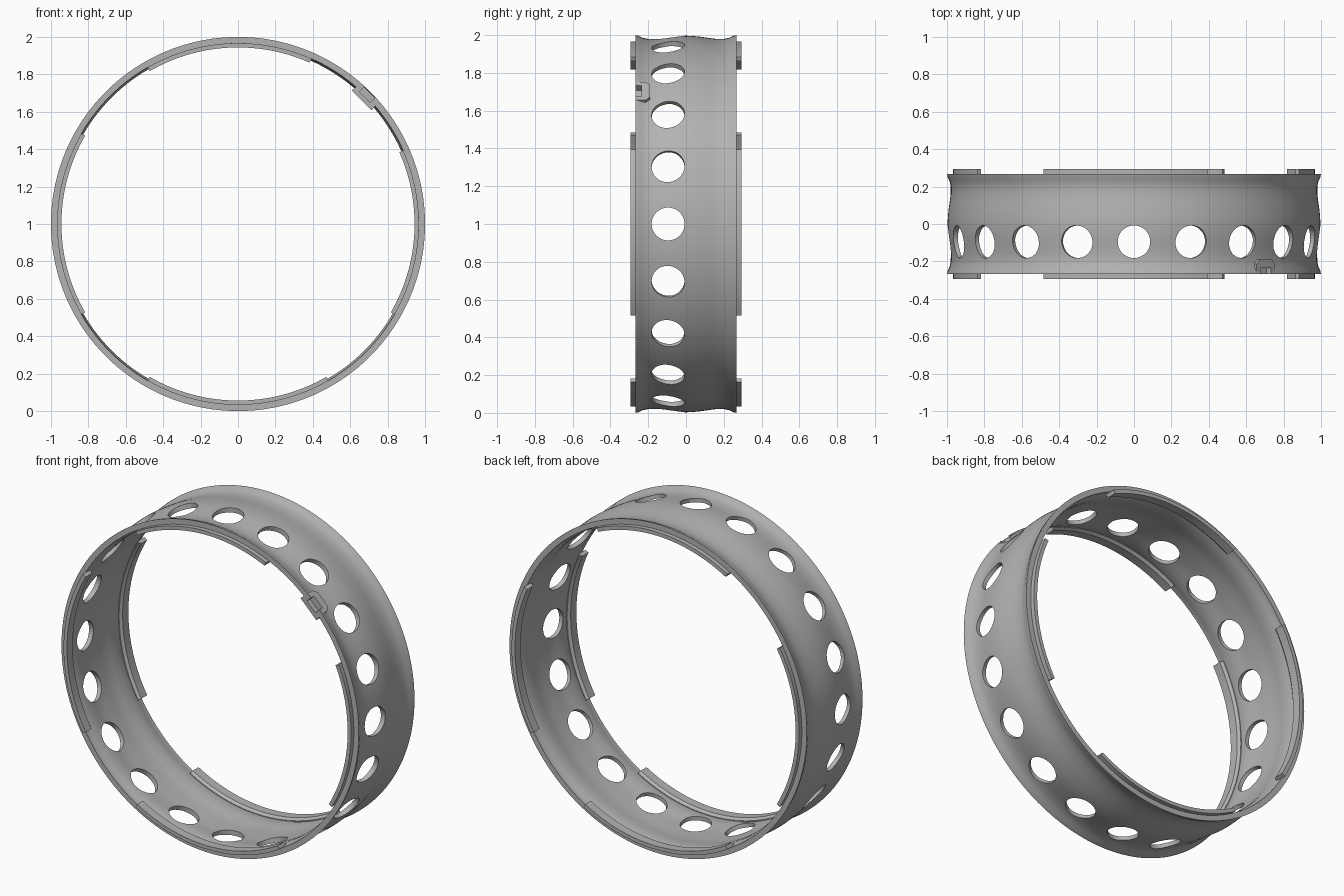
import bpy, bmesh, math
from mathutils import Matrix, Vector

cube = bpy.data.objects.get("Cube")
if cube:
    bpy.data.objects.remove(cube)

grey = bpy.data.materials.new("satin grey")
grey.use_nodes = True
grey.diffuse_color = (0.45, 0.45, 0.45, 1)
grey.node_tree.nodes["Principled BSDF"].inputs["Base Color"].default_value = (0.45, 0.45, 0.45, 1)


def add_object(name, bm, helper=False):
    bmesh.ops.recalc_face_normals(bm, faces=bm.faces)
    mesh = bpy.data.meshes.new(name)
    bm.to_mesh(mesh)
    bm.free()
    ob = bpy.data.objects.new(name, mesh)
    bpy.context.collection.objects.link(ob)
    mesh.materials.append(grey)
    if helper:
        ob.hide_render = True
        ob.hide_viewport = True
        ob.display_type = 'WIRE'
    return ob


def sweep(name, profile, start, end, steps):
    """Sweep a closed (y, radius) profile about the ring axis; angles from the top, clockwise."""
    bm = bmesh.new()
    closed = end - start >= 360
    rows = []
    for i in range(steps if closed else steps + 1):
        a = math.radians(start + (end - start) * i / steps)
        rows.append([bm.verts.new((r * math.sin(a), y, 1 + r * math.cos(a))) for y, r in profile])
    n = len(profile)
    for i in range(steps):
        p, q = rows[i], rows[(i + 1) % len(rows)]
        for j in range(n):
            k = (j + 1) % n
            bm.faces.new((p[j], p[k], q[k], q[j]))
    if not closed:
        bm.faces.new(rows[0])
        bm.faces.new(rows[-1])
    return add_object(name, bm)


def smooth(ob, angle=35):
    bpy.ops.object.select_all(action='DESELECT')
    ob.select_set(True)
    bpy.context.view_layer.objects.active = ob
    bpy.ops.object.shade_smooth_by_angle(angle=math.radians(angle))


def cut(ob, cutter):
    mod = ob.modifiers.new("cut", 'BOOLEAN')
    mod.operation = 'DIFFERENCE'
    mod.solver = 'EXACT'
    mod.object = cutter


# Wall: bulged middle, shallow grooves, flared rims
half_outer = [(0, .997), (.04, .995), (.08, .991), (.12, .985), (.16, .980),
              (.2, .980), (.23, .986), (.25, .996), (.268, 1)]
half_inner = [(y, min(r - .024, .967)) for y, r in half_outer]


def mirrored(half):
    return [(-y, r) for y, r in reversed(half[1:])] + half


band = sweep("band", mirrored(half_outer) + mirrored(half_inner)[::-1], 0, 360, 180)

# Row of twenty round holes
bm = bmesh.new()
for i in range(20):
    turn = Matrix.Translation((0, -.095, 1)) @ Matrix.Rotation(math.radians(18 * i), 4, 'Y')
    bmesh.ops.create_cone(bm, cap_ends=True, segments=40, radius1=.087, radius2=.087, depth=.2,
                          matrix=turn @ Matrix.Translation((0, 0, .98)))
cut(band, add_object("hole_cutter", bm, True))

# Latch block with a notch open to the front rim
place = Matrix.Translation((0, 0, 1)) @ Matrix.Rotation(math.radians(45), 4, 'Y')
bm = bmesh.new()
outline = [(-.075, -.268), (.075, -.268), (.075, -.215), (.05, -.19), (-.05, -.19), (-.075, -.215)]
base = bm.faces.new([bm.verts.new((x, y, .935)) for x, y in outline])
top = bmesh.ops.extrude_face_region(bm, geom=[base])["geom"]
for v in top:
    if isinstance(v, bmesh.types.BMVert):
        v.co.z = .996
        v.co.x *= .92
bmesh.ops.transform(bm, matrix=place, verts=bm.verts)
latch = add_object("latch_block", bm)

bm = bmesh.new()
box = Matrix.Translation((0, -.27, 1.01)) @ Matrix.Diagonal((.08, .07, .1, 1))
bmesh.ops.create_cube(bm, size=1, matrix=place @ box)
notch = add_object("notch_cutter", bm, True)
for ob in (band, latch):
    cut(ob, notch)

# Raised lips on both rims; two are shortened beside the latch
lips = {"top": (-30, 24), "left": (66, 120), "bottom": (150, 210), "right": (240, 300)}
for side, sign in (("front", -1), ("back", 1)):
    section = [(sign * y, r) for y, r in ((.225, .957), (.24, .944), (.295, .944), (.295, .967), (.225, .967))]
    for name, (a, b) in lips.items():
        smooth(sweep(f"{side}_{name}_lip", section, a, b, 30), 25)

smooth(band)
